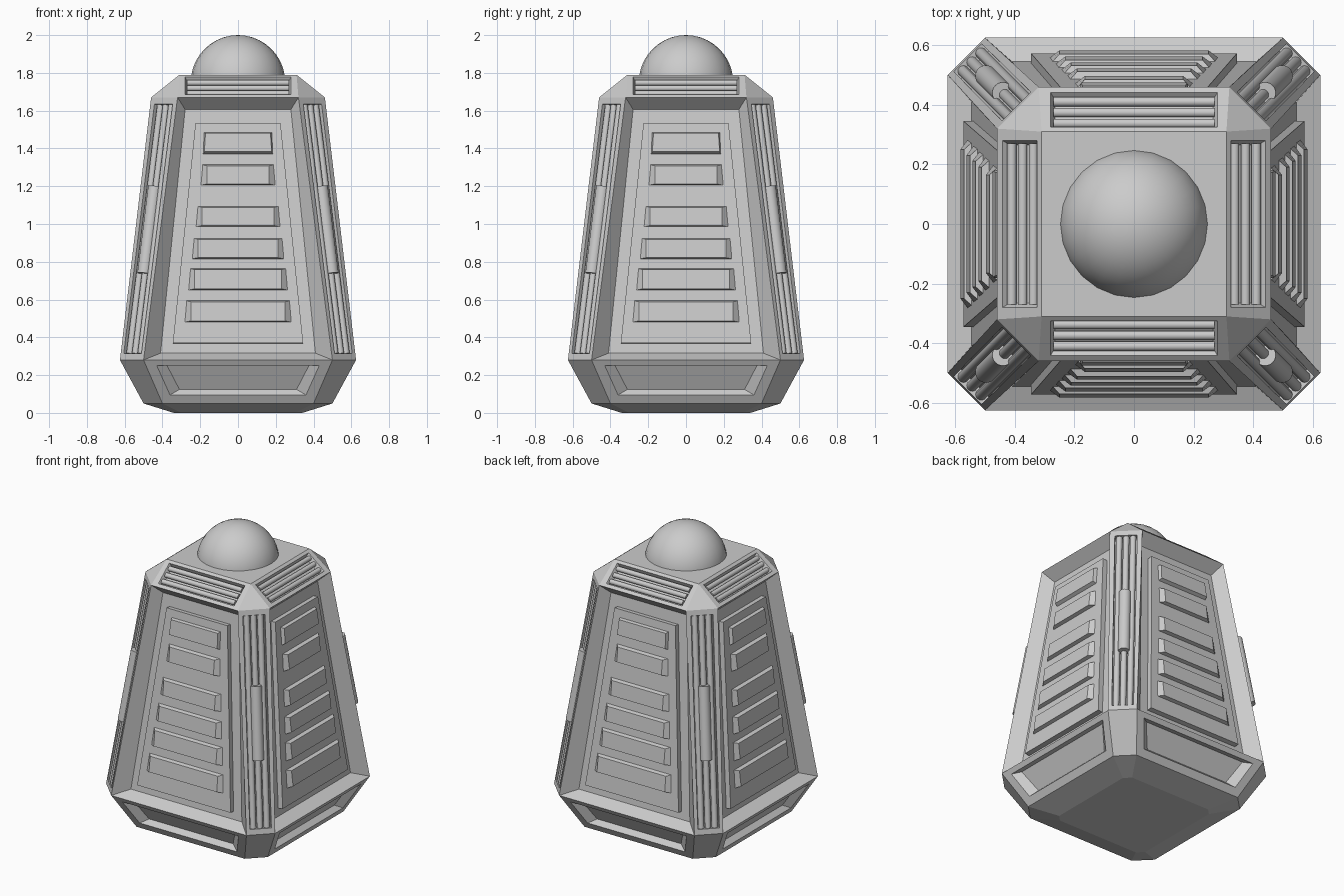
import bpy, bmesh, math
from mathutils import Matrix, Vector

if "Cube" in bpy.data.objects:
    bpy.data.objects.remove(bpy.data.objects["Cube"])


def finish(bm, name, smooth=False):
    bmesh.ops.remove_doubles(bm, verts=bm.verts, dist=0.0004)
    me = bpy.data.meshes.new(name)
    bm.to_mesh(me)
    bm.free()
    ob = bpy.data.objects.new(name, me)
    bpy.context.collection.objects.link(ob)
    if smooth:
        bpy.ops.object.select_all(action='DESELECT')
        ob.select_set(True)
        bpy.context.view_layer.objects.active = ob
        bpy.ops.object.shade_smooth_by_angle(angle=math.radians(40))
    return ob


def on_slope(slope, x, z, d=0):
    """Point on a leaning front face; d is the height above that face."""
    r0, z0, r1, z1 = slope
    dr, dz = r1 - r0, z1 - z0
    length = math.hypot(dr, dz)
    r = r0 + dr * (z - z0) / dz + d * dz / length
    return Vector((x, -r, z - d * dr / length))


def plate(bm, slope, loops, turn=0):
    """Nested quads (low half width, low z, top half width, top z, height), on 4 sides."""
    for k in range(4):
        rot = Matrix.Rotation(math.radians(90 * k + turn), 3, 'Z')
        prev = None
        for wl, zl, wt, zt, d in loops:
            ring = [bm.verts.new(rot @ on_slope(slope, x, z, d))
                    for x, z in ((-wl, zl), (wl, zl), (wt, zt), (-wt, zt))]
            if prev:
                for i in range(4):
                    j = (i + 1) % 4
                    bm.faces.new((prev[i], prev[j], ring[j], ring[i]))
            prev = ring
        bm.faces.new(prev)


def rod(bm, slope, a, b, radius, turn=0, segs=14):
    """Cylinder between two (x, z, height) points of a slope, on 4 sides."""
    p, q = on_slope(slope, *a), on_slope(slope, *b)
    v = q - p
    m = Matrix.Translation((p + q) / 2) @ v.to_track_quat('Z', 'Y').to_matrix().to_4x4()
    for k in range(4):
        rot = Matrix.Rotation(math.radians(90 * k + turn), 4, 'Z')
        bmesh.ops.create_cone(bm, cap_ends=True, segments=segs, radius1=radius,
                              radius2=radius, depth=v.length, matrix=rot @ m)


R2 = math.sqrt(2)
SIDE = (0.625, 0.28, 0.46, 1.67)
BASE = (0.5, 0.05, 0.625, 0.28)
FOOT = (0.34, 0.0, 0.5, 0.05)
CAP = (0.46, 1.67, 0.31, 1.79)
PILLAR = (1.125 / R2, 0.28, 0.78 / R2, 1.67)
BASE_C = (0.9 / R2, 0.05, 1.125 / R2, 0.28)
FOOT_C = (0.64 / R2, 0.0, 0.9 / R2, 0.05)
CAP_C = (0.78 / R2, 1.67, 0.62 / R2, 1.79)

# Body shell: recessed sides, base panels, cap vents and grooved corners
bm = bmesh.new()
plate(bm, SIDE, [(0.5, 0.28, 0.32, 1.67, 0), (0.41, 0.325, 0.28, 1.615, -0.075)])
plate(bm, BASE, [(0.4, 0.05, 0.5, 0.28, 0), (0.36, 0.095, 0.43, 0.25, 0),
                 (0.31, 0.105, 0.38, 0.24, -0.04)])
plate(bm, FOOT, [(0.3, 0, 0.4, 0.05, 0)])
plate(bm, CAP, [(0.32, 1.67, 0.31, 1.79, 0), (0.28, 1.685, 0.28, 1.777, 0),
                (0.265, 1.69, 0.265, 1.772, -0.03)])
plate(bm, PILLAR, [(0.125 / R2, 0.28, 0.14 / R2, 1.67, 0), (0.066, 0.315, 0.068, 1.635, 0),
                   (0.066, 0.315, 0.068, 1.635, -0.035)], 45)
plate(bm, BASE_C, [(0.1 / R2, 0.05, 0.125 / R2, 0.28, 0)], 45)
plate(bm, FOOT_C, [(0.04 / R2, 0, 0.1 / R2, 0.05, 0)], 45)
plate(bm, CAP_C, [(0.14 / R2, 1.67, 0.0001, 1.79, 0)], 45)
# Roof and underside
bm.faces.new([bm.verts.new((x, y, 1.79)) for x, y in
              ((-.31, -.31), (.31, -.31), (.31, .31), (-.31, .31))])
under = [Matrix.Rotation(-math.pi / 2 * k, 3, 'Z') @ Vector((x, -0.34, 0))
         for k in range(4) for x in (0.3, -0.3)]
bm.faces.new([bm.verts.new(p) for p in under])
finish(bm, "body_shell")

# Raised door panels in the recesses
bm = bmesh.new()
plate(bm, SIDE, [(0.345, 0.375, 0.225, 1.54, -0.08), (0.345, 0.375, 0.225, 1.54, -0.042)])
finish(bm, "side_panel")

# Raised slats and the small top plate on each panel
bm = bmesh.new()
plate(bm, SIDE, [(0.185, 1.375, 0.18, 1.49, -0.045), (0.178, 1.385, 0.172, 1.483, -0.02)])
for lo, hi in ((1.21, 1.32), (0.99, 1.10), (0.82, 0.93), (0.655, 0.77), (0.485, 0.60)):
    w = 0.285 - 0.115 * (lo - 0.485) / 0.725 + 0.03 * (lo - 0.485) / 0.725
    plate(bm, SIDE, [(w, lo, w - 0.01, hi, -0.045), (w - 0.035, lo + 0.004, w - 0.035, hi - 0.01, -0.018)])
finish(bm, "panel_slats")

# Corner rods, each corner with a thicker sleeve
bm = bmesh.new()
for x in (-0.042, 0, 0.042):
    rod(bm, PILLAR, (x, 0.317, -0.022), (x, 1.633, -0.022), 0.019, 45)
finish(bm, "corner_rods", True)
bm = bmesh.new()
rod(bm, PILLAR, (0, 0.74, -0.012), (0, 1.2, -0.012), 0.036, 45, 20)
finish(bm, "corner_sleeves", True)

# Horizontal vent bars on the cap
bm = bmesh.new()
for z in (1.702, 1.731, 1.760):
    rod(bm, CAP, (-0.27, z, -0.016), (0.27, z, -0.016), 0.016)
finish(bm, "vent_bars", True)

# Dome, cut level with the roof
bm = bmesh.new()
bmesh.ops.create_uvsphere(bm, u_segments=24, v_segments=20, radius=0.25,
                          matrix=Matrix.Translation((0, 0, 1.75)))
bmesh.ops.bisect_plane(bm, geom=bm.verts[:] + bm.edges[:] + bm.faces[:],
                       plane_co=(0, 0, 1.78), plane_no=(0, 0, 1), clear_inner=True)
finish(bm, "dome", True)
